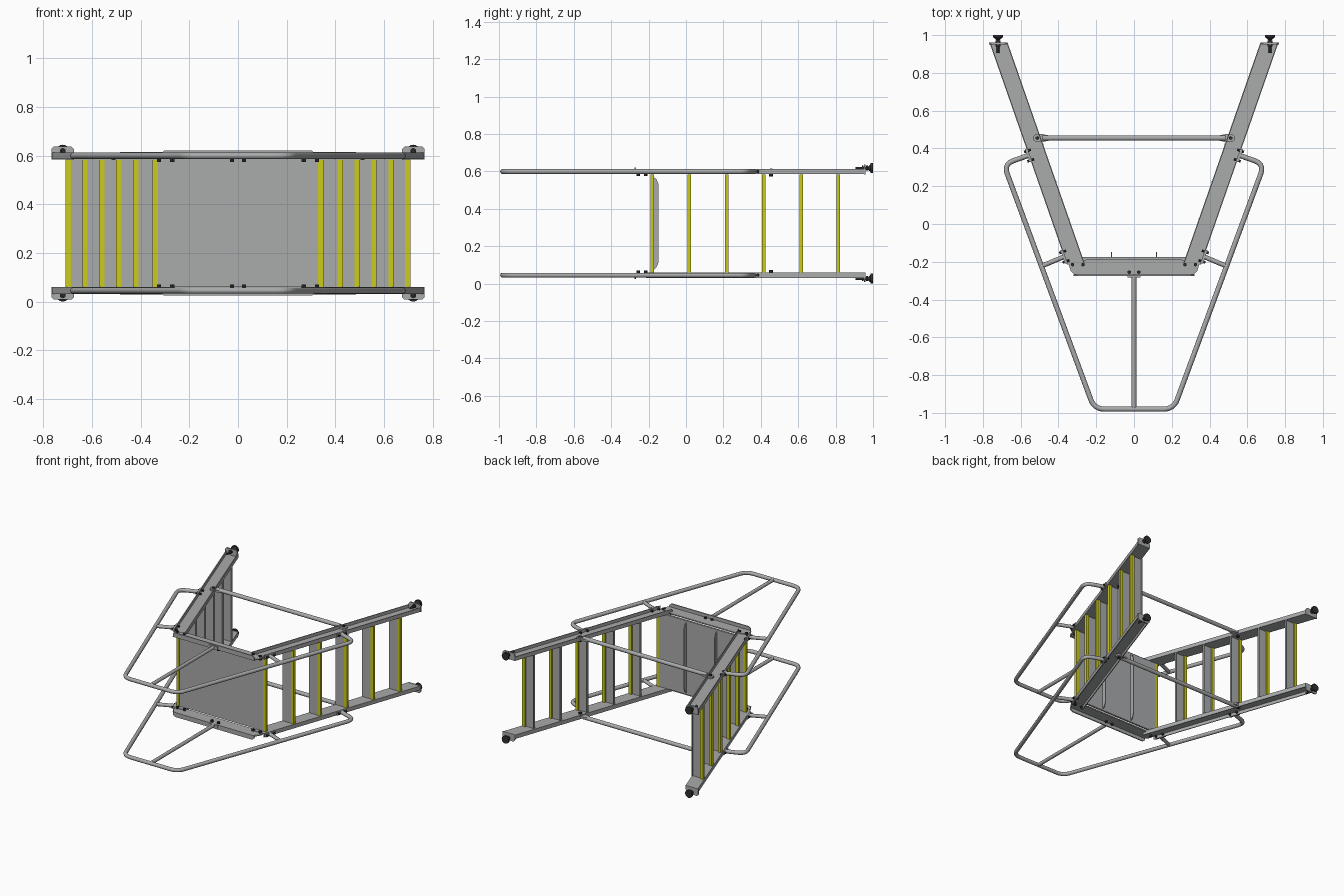
import bpy, bmesh, math
from mathutils import Vector, Matrix

cube = bpy.data.objects.get("Cube")
if cube:
    bpy.data.objects.remove(cube)

ZC = 0.3225          # mid height: everything mirrors about it


def material(name, rgb):
    m = bpy.data.materials.new(name)
    m.use_nodes = True
    m.diffuse_color = (*rgb, 1)
    m.node_tree.nodes["Principled BSDF"].inputs["Base Color"].default_value = (*rgb, 1)
    return m


GREY = material("aluminium grey", (0.40, 0.405, 0.41))
YELLOW = material("safety yellow", (0.60, 0.60, 0.01))
BLACK = material("black rubber", (0.03, 0.03, 0.03))


def add(name, mesh, mat, mirror):
    ob = bpy.data.objects.new(name, mesh)
    bpy.context.collection.objects.link(ob)
    ob.location.z = ZC
    mesh.materials.clear()
    mesh.materials.append(mat)
    if mirror:
        mod = ob.modifiers.new("mirror", 'MIRROR')
        mod.use_axis = ("x" in mirror, False, "z" in mirror)
        mod.use_mirror_merge = False
    return ob


def prism(name, pts, lo, hi, mat=GREY, mirror="xz", axis="z"):
    """Extrude a flat outline: (x, y) along z, (y, z) along x or (x, z) along y."""
    place = {"z": lambda a, b, c: (a, b, c),
             "x": lambda a, b, c: (c, a, b),
             "y": lambda a, b, c: (a, c, b)}[axis]
    bm = bmesh.new()
    face = bm.faces.new([bm.verts.new(place(a, b, lo)) for a, b in pts])
    ext = bmesh.ops.extrude_face_region(bm, geom=[face])
    verts = [g for g in ext["geom"] if isinstance(g, bmesh.types.BMVert)]
    bmesh.ops.translate(bm, verts=verts, vec=place(0, 0, hi - lo))
    bmesh.ops.recalc_face_normals(bm, faces=bm.faces)
    mesh = bpy.data.meshes.new(name)
    bm.to_mesh(mesh)
    bm.free()
    return add(name, mesh, mat, mirror)


def box(name, x0, x1, y0, y1, z0, z1, mat=GREY, mirror="xz"):
    return prism(name, [(x0, y0), (x1, y0), (x1, y1), (x0, y1)], z0, z1, mat, mirror)


def rod(name, a, b, r1, r2, mat=BLACK, mirror="xz", sides=16):
    a, b = Vector(a), Vector(b)
    bm = bmesh.new()
    rot = (b - a).to_track_quat('Z', 'Y').to_matrix().to_4x4()
    bmesh.ops.create_cone(bm, cap_ends=True, segments=sides, radius1=r1, radius2=r2,
                          depth=(b - a).length, matrix=Matrix.Translation((a + b) / 2) @ rot)
    for f in bm.faces:
        f.smooth = len(f.verts) == 4 and sides > 6
    mesh = bpy.data.meshes.new(name)
    bm.to_mesh(mesh)
    bm.free()
    return add(name, mesh, mat, mirror)


def fillet(pts, r, steps=7):
    """Round the inner corners of a path."""
    pts = [Vector(p) for p in pts]
    out = [pts[0]]
    for p, c, n in zip(pts, pts[1:], pts[2:]):
        a, b = c + (p - c).normalized() * r, c + (n - c).normalized() * r
        for i in range(steps + 1):
            t = i / steps
            out.append(a * (1 - t) ** 2 + c * 2 * t * (1 - t) + b * t * t)
    return out + [pts[-1]]


def tube(name, pts, r, mirror):
    cu = bpy.data.curves.new(name, 'CURVE')
    cu.dimensions = '3D'
    cu.bevel_depth, cu.bevel_resolution, cu.use_fill_caps = r, 3, True
    sp = cu.splines.new('POLY')
    sp.points.add(len(pts) - 1)
    for q, p in zip(sp.points, pts):
        q.co = (*p, 1)
    tmp = bpy.data.objects.new(name + "_path", cu)
    bpy.context.collection.objects.link(tmp)
    bpy.context.view_layer.update()
    mesh = bpy.data.meshes.new_from_object(
        tmp.evaluated_get(bpy.context.evaluated_depsgraph_get()))
    bpy.data.objects.remove(tmp)
    return add(name, mesh, GREY, mirror)


def outer(y):
    """x of the rail's outer edge."""
    return 0.43 + 0.349 * y


RAIL_W = 0.096


def rail_strip(name, d0, d1, z0, z1):
    y0, y1 = -0.215, 0.96
    prism(name, [(outer(y0) - d0, y0), (outer(y1) - d0, y1),
                 (outer(y1) - d1, y1), (outer(y0) - d1, y0)], z0, z1)


# Side rails: channels opening away from the treads
rail_strip("rail_web", 0, RAIL_W, 0.263, 0.269)
rail_strip("rail_outer_flange", 0, 0.006, 0.269, 0.291)
rail_strip("rail_inner_flange", RAIL_W - 0.006, RAIL_W, 0.269, 0.291)

# Treads with yellow nosing
for i in range(6):
    y = -0.19 + 0.199 * i
    xo = outer(y) - (0.012 if i == 0 else 0.002)
    box(f"tread_nosing_{i + 1}", xo - 0.022, xo, y, y + 0.019, -0.262, 0.262, YELLOW, "x")
    if i:
        xi = outer(y) - RAIL_W + 0.004
        box(f"tread_plate_{i + 1}", xi, xo - 0.022, y + 0.002, y + 0.008, -0.262, 0.262, GREY, "x")
        box(f"tread_back_lip_{i + 1}", xi, xi + 0.005, y + 0.008, y + 0.019, -0.262, 0.262, GREY, "x")

# Platform and its stiffening ribs
box("platform", -0.332, 0.332, -0.188, -0.174, -0.262, 0.262, GREY, "")
prism("platform_rib", [(-0.174, -0.25), (-0.158, -0.235), (-0.147, -0.21),
                       (-0.147, 0.21), (-0.158, 0.235), (-0.174, 0.25)],
      0.117, 0.123, GREY, "x", "x")

# Angle beams along the platform ends
prism("beam_web", [(-0.31, -0.272), (0.31, -0.272), (0.335, -0.25), (0.345, -0.215),
                   (0.25, -0.188), (-0.25, -0.188), (-0.345, -0.215), (-0.335, -0.25)],
      0.266, 0.274, GREY, "z")
prism("beam_flange", [(-0.32, 0.266), (0.32, 0.266), (0.318, 0.286), (0.303, 0.298),
                      (-0.303, 0.298), (-0.318, 0.286)], -0.275, -0.267, GREY, "z", "y")

# Bolts through beam and rails
for bx, by in [(0.27, -0.215), (0.325, -0.215), (0.025, -0.255)]:
    rod("beam_bolt", (bx, by, 0.252), (bx, by, 0.282), 0.010, 0.010, sides=6)

# Guard rails: bent loops with centre tube and short braces
G = 0.277
guard = [(0.562, 0.362, G), (0.69, 0.317, G), (0.21, -0.98, G),
         (-0.21, -0.98, G), (-0.69, 0.317, G), (-0.562, 0.362, G)]
tube("guard_loop", fillet(guard, 0.055), 0.0135, "z")
tube("guard_centre_tube", [(0, -0.27, G), (0, -0.98, G)], 0.0125, "z")
tube("guard_brace", [(0.37, -0.173, G), (0.487, -0.222, G)], 0.0125, "xz")
box("centre_tube_tab", -0.035, 0.035, -0.282, -0.272, 0.268, 0.29, GREY, "z")

# Mounting plates and bolts where the guard meets the rails
for y in (0.362, -0.173):
    a, b = y - 0.035, y + 0.035
    prism("guard_mount", [(outer(a), a), (outer(a) + 0.008, a),
                          (outer(b) + 0.008, b), (outer(b), b)], 0.266, 0.29)
    for s in (-0.025, 0.025):
        p = Vector((outer(y + s), y + s, G))
        d = Vector((0.944, -0.33, 0))
        rod("mount_bolt", p - d * 0.02, p + d * 0.018, 0.008, 0.008, sides=6)

# Cross bar between the two ladders, flattened at its ends
tube("cross_bar", [(-0.485, 0.455, 0.28), (0.485, 0.455, 0.28)], 0.014, "z")
prism("cross_bar_end", [(0.45, 0.441), (0.485, 0.434), (0.52, 0.434), (0.533, 0.445),
                        (0.533, 0.465), (0.52, 0.476), (0.485, 0.476), (0.45, 0.469)],
      0.269, 0.282)
rod("cross_bar_bolt", (0.512, 0.455, 0.25), (0.512, 0.455, 0.29), 0.010, 0.010, sides=6)

# Foot brackets and adjustable rubber feet
prism("foot_bracket", [(0.674, 0.262), (0.767, 0.262), (0.767, 0.304), (0.757, 0.314),
                       (0.684, 0.314), (0.674, 0.304)], 0.951, 0.96, axis="y")
F = 0.2955
rod("foot_spindle", (0.72, 0.905, F), (0.72, 0.988, F), 0.007, 0.007)
for y in (0.94, 0.962):
    rod("foot_nut", (0.72, y, F), (0.72, y + 0.01, F), 0.014, 0.014, sides=6)
rod("foot_cone", (0.72, 0.974, F), (0.72, 0.988, F), 0.009, 0.022)
rod("foot_pad", (0.72, 0.987, F), (0.72, 1.0, F), 0.027, 0.027)
